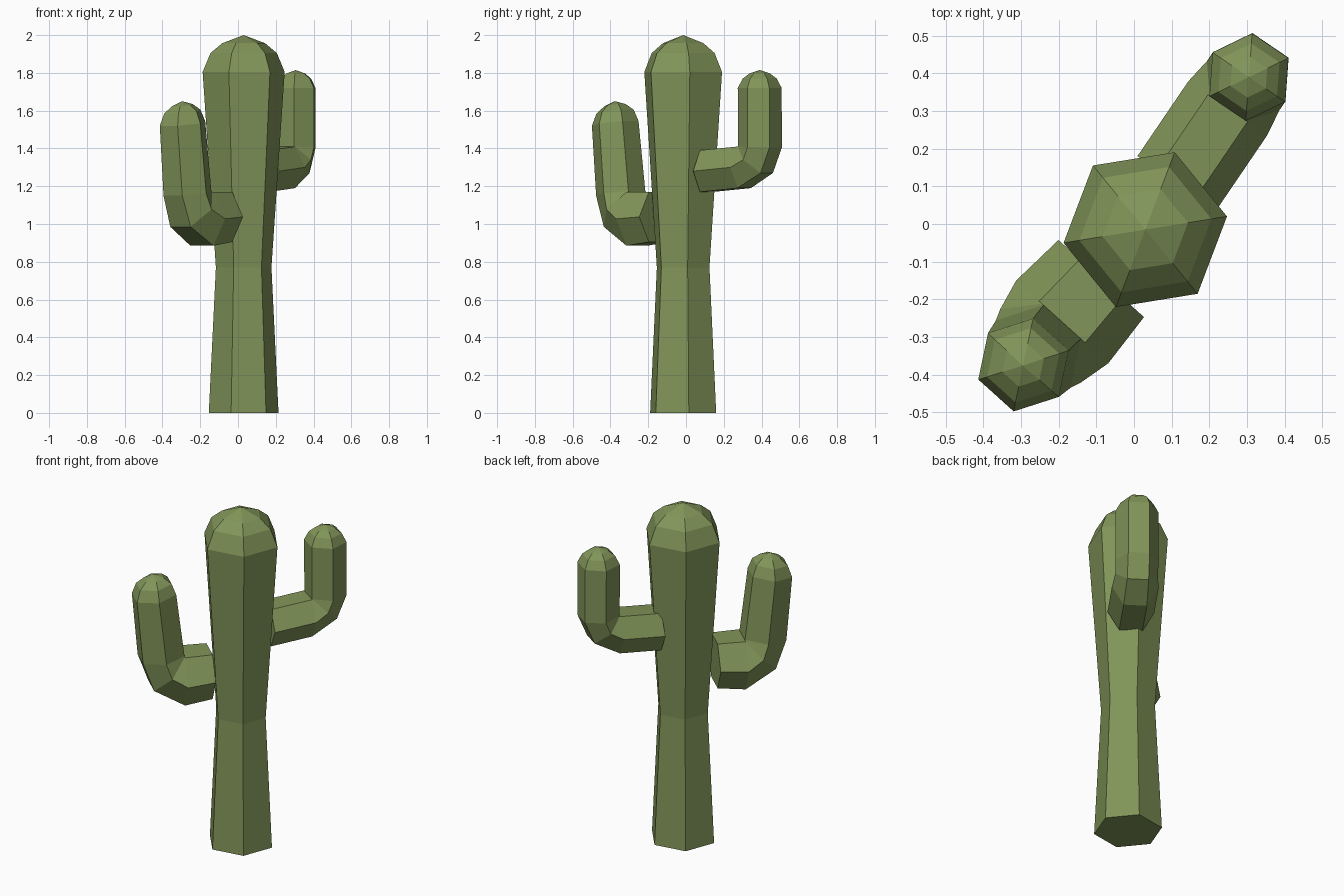
import bpy, bmesh, math
from mathutils import Vector

if "Cube" in bpy.data.objects:
    bpy.data.objects.remove(bpy.data.objects["Cube"])

AXIS = Vector((0.03, -0.015, 0))   # trunk centre line
UP = Vector((0, 0, 1))

green = bpy.data.materials.new("cactus_green")
green.diffuse_color = (0.22, 0.30, 0.10, 1)
green.use_nodes = True
green.node_tree.nodes["Principled BSDF"].inputs["Base Color"].default_value = green.diffuse_color


def loft(name, rings, tip):
    """Skin six-sided rings, cap the start and fan the end to a tip."""
    bm = bmesh.new()
    loops = [[bm.verts.new(p) for p in ring] for ring in rings]
    top = bm.verts.new(tip)
    bm.faces.new(loops[0])
    for a, b in zip(loops, loops[1:]):
        for i in range(6):
            j = (i + 1) % 6
            bm.faces.new((a[i], a[j], b[j], b[i]))
    for i in range(6):
        bm.faces.new((loops[-1][i], loops[-1][(i + 1) % 6], top))
    bmesh.ops.recalc_face_normals(bm, faces=bm.faces)
    mesh = bpy.data.meshes.new(name)
    bm.to_mesh(mesh)
    bm.free()
    mesh.materials.append(green)
    obj = bpy.data.objects.new(name, mesh)
    bpy.context.collection.objects.link(obj)


def arm(name, heading, sections, tip):
    """Sections are (inner, outer) points as (distance from trunk axis, height)."""
    h = math.radians(heading)
    out = Vector((math.cos(h), math.sin(h), 0))
    side = Vector((-math.sin(h), math.cos(h), 0))
    at = lambda p: AXIS + out * p[0] + UP * p[1]
    rings = []
    for inner, outer in sections:
        mid = (at(inner) + at(outer)) / 2
        half = (at(outer) - at(inner)) / 2
        r = half.length / math.cos(math.pi / 6)
        u = half.normalized()
        angles = [math.radians(30 + 60 * k) for k in range(6)]
        rings.append([mid + u * r * math.cos(a) + side * r * math.sin(a) for a in angles])
    loft(name, rings, at(tip))


# trunk: waisted hexagonal column with a domed top
profile = [(0.187, 0), (0.149, 0.77), (0.22, 1.805), (0.178, 1.905), (0.115, 1.957)]
loft("trunk",
     [[AXIS + Vector((r * math.cos(a), r * math.sin(a), z))
       for a in (math.radians(9.2 + 60 * k) for k in range(6))] for r, z in profile],
     AXIS + UP * 2.0)

# slim arm at the back right
arm("back_arm", 55.8,
    [((0.15, 1.39), (0.15, 1.17)),
     ((0.39, 1.41), (0.39, 1.19)),
     ((0.39, 1.41), (0.535, 1.27)),
     ((0.39, 1.41), (0.592, 1.405)),
     ((0.389, 1.72), (0.591, 1.72)),
     ((0.412, 1.77), (0.568, 1.77)),
     ((0.443, 1.797), (0.537, 1.797))],
    (0.49, 1.815))

# thick arm at the front left, leaning outwards a little
arm("front_arm", 228,
    [((0.175, 1.17), (0.175, 0.905)),
     ((0.33, 1.17), (0.33, 0.885)),
     ((0.33, 1.17), (0.50, 0.985)),
     ((0.33, 1.175), (0.56, 1.15)),
     ((0.375, 1.545), (0.593, 1.52)),
     ((0.398, 1.605), (0.572, 1.585)),
     ((0.435, 1.635), (0.535, 1.623))],
    (0.487, 1.65))
